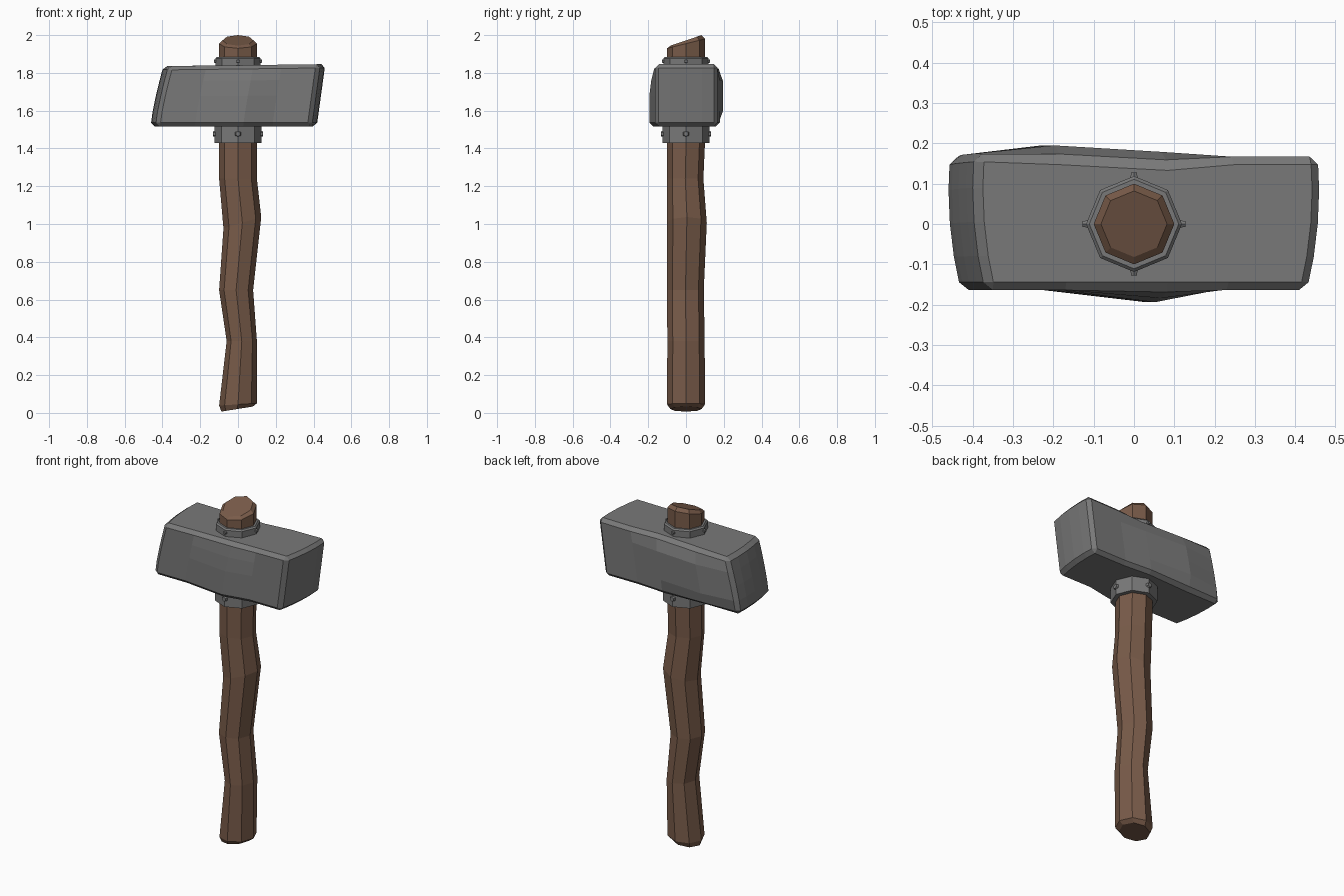
import bpy, bmesh, math
from mathutils import Matrix, Vector

if "Cube" in bpy.data.objects:
    bpy.data.objects.remove(bpy.data.objects["Cube"])


def material(name, rgb):
    m = bpy.data.materials.new(name)
    m.diffuse_color = (*rgb, 1)
    m.use_nodes = True
    m.node_tree.nodes["Principled BSDF"].inputs["Base Color"].default_value = m.diffuse_color
    return m


WOOD = material("brown wood", (0.19, 0.105, 0.067))
IRON = material("grey iron", (0.19, 0.19, 0.19))


def finish(bm, name, mat):
    bmesh.ops.recalc_face_normals(bm, faces=bm.faces)
    me = bpy.data.meshes.new(name)
    bm.to_mesh(me)
    bm.free()
    me.materials.append(mat)
    ob = bpy.data.objects.new(name, me)
    bpy.context.collection.objects.link(ob)
    return ob


def loft(name, rings, mat):
    """Octagonal loft; ring = z, cx, cy, rx, ry, slope in x, slope in y."""
    bm = bmesh.new()
    loops = []
    for z, cx, cy, rx, ry, sx, sy in rings:
        loop = []
        for i in range(8):
            a = math.pi / 4 * i
            x, y = cx + rx * math.cos(a), cy + ry * math.sin(a)
            loop.append(bm.verts.new((x, y, z + sx * x + sy * y)))
        loops.append(loop)
    for a, b in zip(loops, loops[1:]):
        for i in range(8):
            j = (i + 1) % 8
            bm.faces.new((a[i], a[j], b[j], b[i]))
    bm.faces.new(loops[0][::-1])
    bm.faces.new(loops[-1])
    return finish(bm, name, mat)


# Crooked wooden handle with slanted, chamfered ends
loft("handle", [
    (0.021, -0.005, 0, 0.083, 0.083, 0.16, 0),
    (0.045, 0, 0, 0.1, 0.1, 0.06, 0),
    (0.38, 0.02, 0, 0.08, 0.099, 0, 0),
    (0.65, -0.01, -0.003, 0.09, 0.097, 0, 0),
    (1.00, 0.023, 0.005, 0.1, 0.105, 0.3, 0),
    (1.24, 0, -0.004, 0.1, 0.096, 0, 0),
    (1.42, 0, 0, 0.1, 0.1, 0, 0),
    (1.955, 0, 0, 0.1, 0.1, 0, 0.25),
    (1.972, 0, 0, 0.082, 0.082, 0, 0.34),
], WOOD)


# Hammer head: gridded block, leaning ends, dented sides, chamfered edges
def lerp(a, b, t):
    return a + (b - a) * t


bm = bmesh.new()
bmesh.ops.create_cube(bm, size=2)
bmesh.ops.subdivide_edges(bm, edges=bm.edges[:], cuts=3, use_grid_fill=True)
for vert in bm.verts:
    u, v, w = (round(c * 2) / 2 for c in vert.co)
    h = (w + 1) / 2
    near = max(0, 1 - 2 * abs(u))           # middle of the head
    left = max(0, 1 - 2 * abs(u + 0.5))     # left dent region
    mid = 1 - abs(w)
    # outline in x leans with height and bows out toward the back
    x0 = lerp(-0.463, -0.395, h ** 1.3)
    x1 = lerp(0.417, 0.462, h)
    bow = 0.03 * (1 - ((v - 0.5) / 1.5) ** 2) - 0.03
    x0, x1 = x0 - bow, x1 + bow
    x = lerp(x0, x1, (u + 1) / 2) + 0.05 * near
    front = -0.164 - near * (0.030 if w < 0.5 else 0.02 if w < 1 else 0)
    back = 0.167 + left * 0.028 * min(1, mid * 2) + near * (0.012 if w < 1 else -0.014)
    if u == -1:
        back += 0.008 * h
    y = lerp(front, back, (v + 1) / 2)
    z = lerp(1.517, 1.841, h) + 0.005 * u * h
    vert.co = (x, y, z)
head = finish(bm, "hammer_head", IRON)
bev = head.modifiers.new("chamfer", 'BEVEL')
bev.width = 0.02
bev.segments = 1
bev.limit_method = 'ANGLE'
bev.angle_limit = math.radians(45)


# Octagonal collars above and below the head
def collar(name, z0, z1, r0, r1):
    loft(name, [(z0, 0, 0, r0, r0, 0, 0),
                (z1 - 0.008, 0, 0, r0, r0, 0, 0),
                (z1, 0, 0, r1, r1, 0, 0)], IRON)


collar("lower_collar", 1.43, 1.535, 0.125, 0.122)
collar("upper_collar", 1.835, 1.885, 0.119, 0.111)


# Four rivets around each collar
def rivets(prefix, z, r, size):
    for k in range(4):
        a = math.pi / 2 * k
        d = Vector((math.cos(a), math.sin(a), 0))
        bm = bmesh.new()
        rot = d.to_track_quat('Z', 'Y').to_matrix().to_4x4()
        bmesh.ops.create_cone(bm, cap_ends=True, segments=6, radius1=size,
                              radius2=size * 0.65, depth=0.022,
                              matrix=Matrix.Translation(d * r + Vector((0, 0, z))) @ rot)
        finish(bm, f"{prefix}_rivet_{k + 1}", IRON)


rivets("lower", 1.477, 0.121, 0.02)
rivets("upper", 1.862, 0.117, 0.012)
